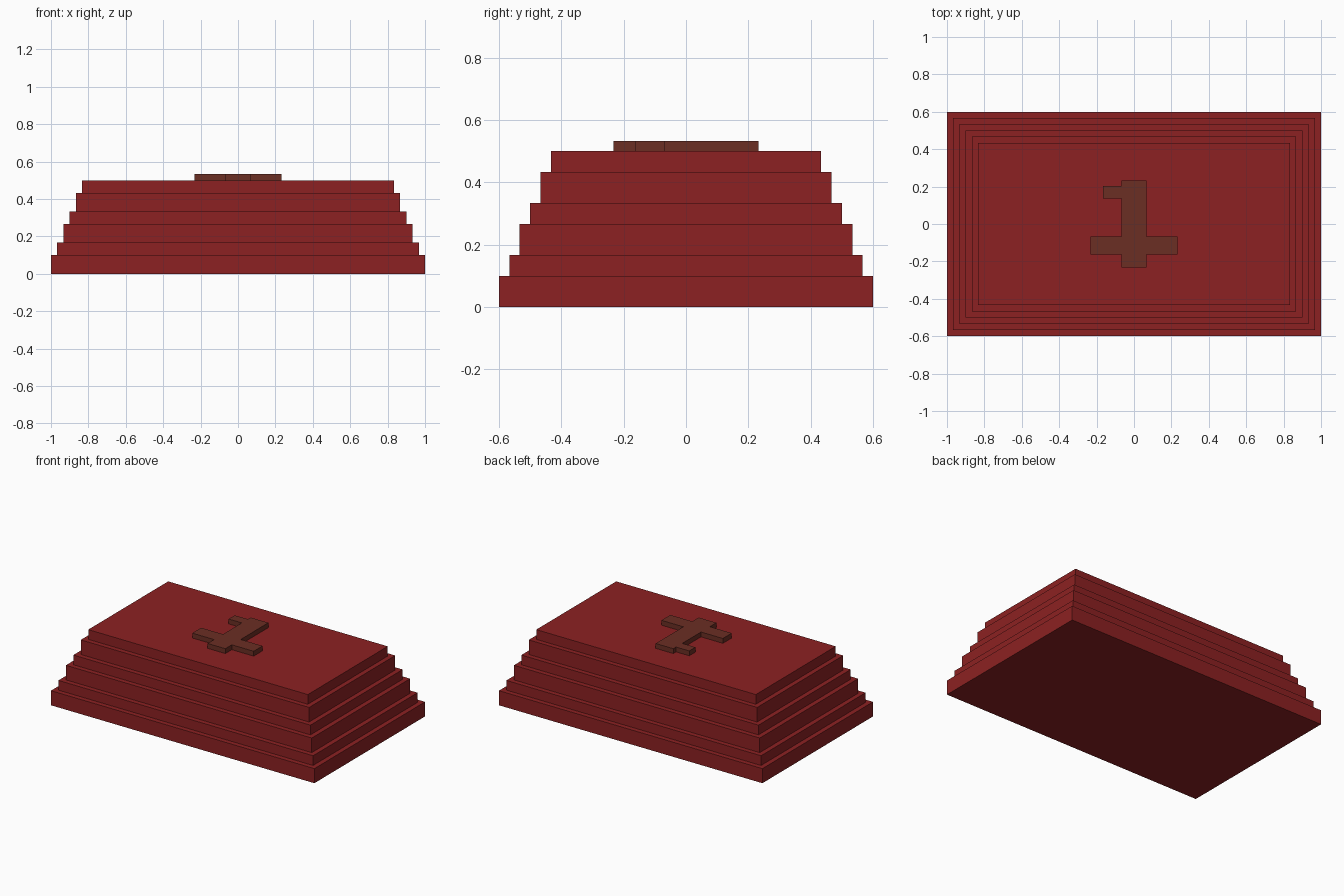
import bpy
import bmesh

if "Cube" in bpy.data.objects:
    bpy.data.objects.remove(bpy.data.objects["Cube"])


def material(name, rgb):
    mat = bpy.data.materials.new(name)
    mat.diffuse_color = (*rgb, 1.0)
    mat.use_nodes = True
    mat.node_tree.nodes["Principled BSDF"].inputs["Base Color"].default_value = mat.diffuse_color
    return mat


def finish(bm, name, mat):
    bmesh.ops.recalc_face_normals(bm, faces=bm.faces)
    mesh = bpy.data.meshes.new(name)
    bm.to_mesh(mesh)
    bm.free()
    mesh.materials.append(mat)
    obj = bpy.data.objects.new(name, mesh)
    bpy.context.collection.objects.link(obj)
    return obj


red = material("deep red", (0.262, 0.0152, 0.0160))
brown = material("dark brown", (0.147, 0.0275, 0.0176))

# Stepped body: each tier is inset by one step, alternating thick and thin
STEP = 1 / 30
levels = [0, 0.1, 1 / 6, 0.8 / 3, 1 / 3, 1.3 / 3, 0.5]
bm = bmesh.new()
rings = []
for i in range(len(levels) - 1):
    hx, hy = 1.0 - i * STEP, 0.6 - i * STEP
    for z in levels[i:i + 2]:
        rings.append([bm.verts.new((sx * hx, sy * hy, z))
                      for sx, sy in ((-1, -1), (1, -1), (1, 1), (-1, 1))])
for low, high in zip(rings, rings[1:]):
    for k in range(4):
        n = (k + 1) % 4
        bm.faces.new((low[k], low[n], high[n], high[k]))
bm.faces.new(rings[0][::-1])
bm.faces.new(rings[-1])
finish(bm, "stepped_body", red)

# Raised crossed ornament: stem, lower crossbar and short upper side piece
w, h = 0.067, 0.233
outline = [(-w, -h), (w, -h), (w, -0.163), (h, -0.163), (h, -w), (w, -w),
           (w, h), (-w, h), (-w, 0.203), (-0.167, 0.203), (-0.167, 0.137),
           (-w, 0.137), (-w, -w), (-h, -w), (-h, -0.163), (-w, -0.163)]
bm = bmesh.new()
base = bm.faces.new([bm.verts.new((x, y, 0.5)) for x, y in outline])
top = bmesh.ops.extrude_face_region(bm, geom=[base], use_keep_orig=True)["geom"]
bmesh.ops.translate(bm, vec=(0, 0, STEP),
                    verts=[v for v in top if isinstance(v, bmesh.types.BMVert)])
finish(bm, "raised_ornament", brown)
